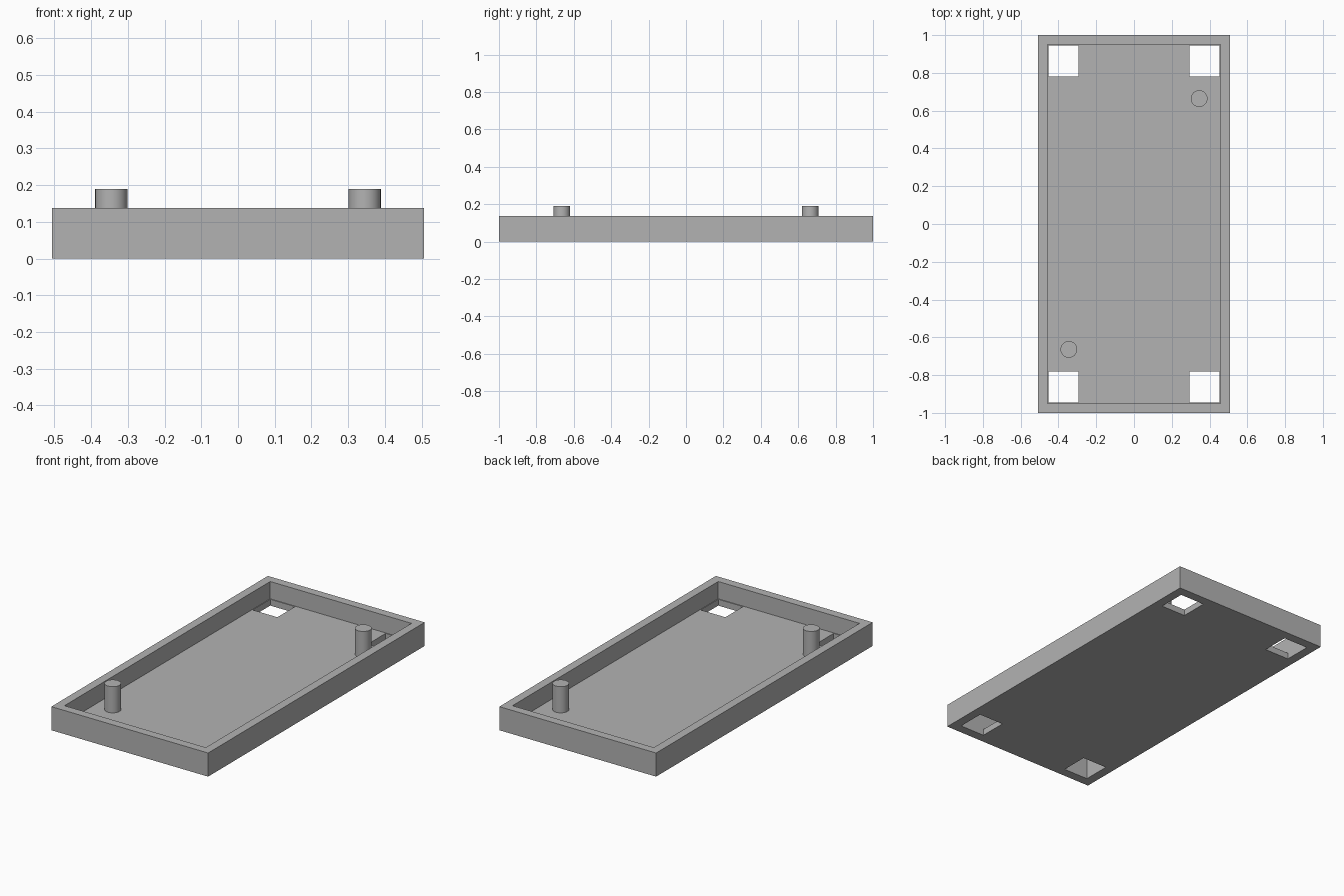
import bpy

old = bpy.data.objects.get("Cube")
if old:
    bpy.data.objects.remove(old, do_unlink=True)

HALF_X, HALF_Y, HEIGHT = 0.507, 1.0, 0.138
WALL, FLOOR = 0.05, 0.037
HOLE_X, HOLE_Y = (0.293, 0.453), (0.782, 0.945)
PEG_X, PEG_Y, PEG_R, PEG_TOP = 0.345, 0.664, 0.044, 0.19

grey = bpy.data.materials.new("plain grey")
grey.use_nodes = True
colour = (0.45, 0.45, 0.45, 1)
grey.diffuse_color = colour
grey.node_tree.nodes["Principled BSDF"].inputs["Base Color"].default_value = colour


def box(name, low, high):
    """Box between two opposite corners."""
    centre = [(a + b) / 2 for a, b in zip(low, high)]
    bpy.ops.mesh.primitive_cube_add(size=1, location=centre)
    ob = bpy.context.object
    ob.name = name
    ob.scale = [b - a for a, b in zip(low, high)]
    bpy.ops.object.transform_apply(location=True, rotation=False, scale=True)
    ob.data.materials.append(grey)
    return ob


def cut(target, cutter):
    """Subtract the cutter, then discard it."""
    mod = target.modifiers.new("cut", 'BOOLEAN')
    mod.operation = 'DIFFERENCE'
    mod.solver = 'EXACT'
    mod.object = cutter
    bpy.context.view_layer.objects.active = target
    bpy.ops.object.modifier_apply(modifier=mod.name)
    bpy.data.objects.remove(cutter, do_unlink=True)


# Tray: solid block with a shallow cavity
tray = box("tray", (-HALF_X, -HALF_Y, 0), (HALF_X, HALF_Y, HEIGHT))
ix, iy = HALF_X - WALL, HALF_Y - WALL
cut(tray, box("cavity", (-ix, -iy, FLOOR), (ix, iy, HEIGHT + 0.1)))

# Square holes through the floor, one in each corner
for sx in (-1, 1):
    for sy in (-1, 1):
        xs = sorted(sx * v for v in HOLE_X)
        ys = sorted(sy * v for v in HOLE_Y)
        cut(tray, box("hole", (xs[0], ys[0], -0.1), (xs[1], ys[1], FLOOR + 0.02)))

# Locating pegs at opposite corners, standing on the floor
for name, s in (("front_right_peg", -1), ("back_left_peg", 1)):
    bpy.ops.mesh.primitive_cylinder_add(
        vertices=48, radius=PEG_R, depth=PEG_TOP - FLOOR,
        location=(s * PEG_X, s * PEG_Y, (PEG_TOP + FLOOR) / 2))
    peg = bpy.context.object
    peg.name = name
    peg.data.materials.append(grey)
    bpy.ops.object.shade_smooth_by_angle()
